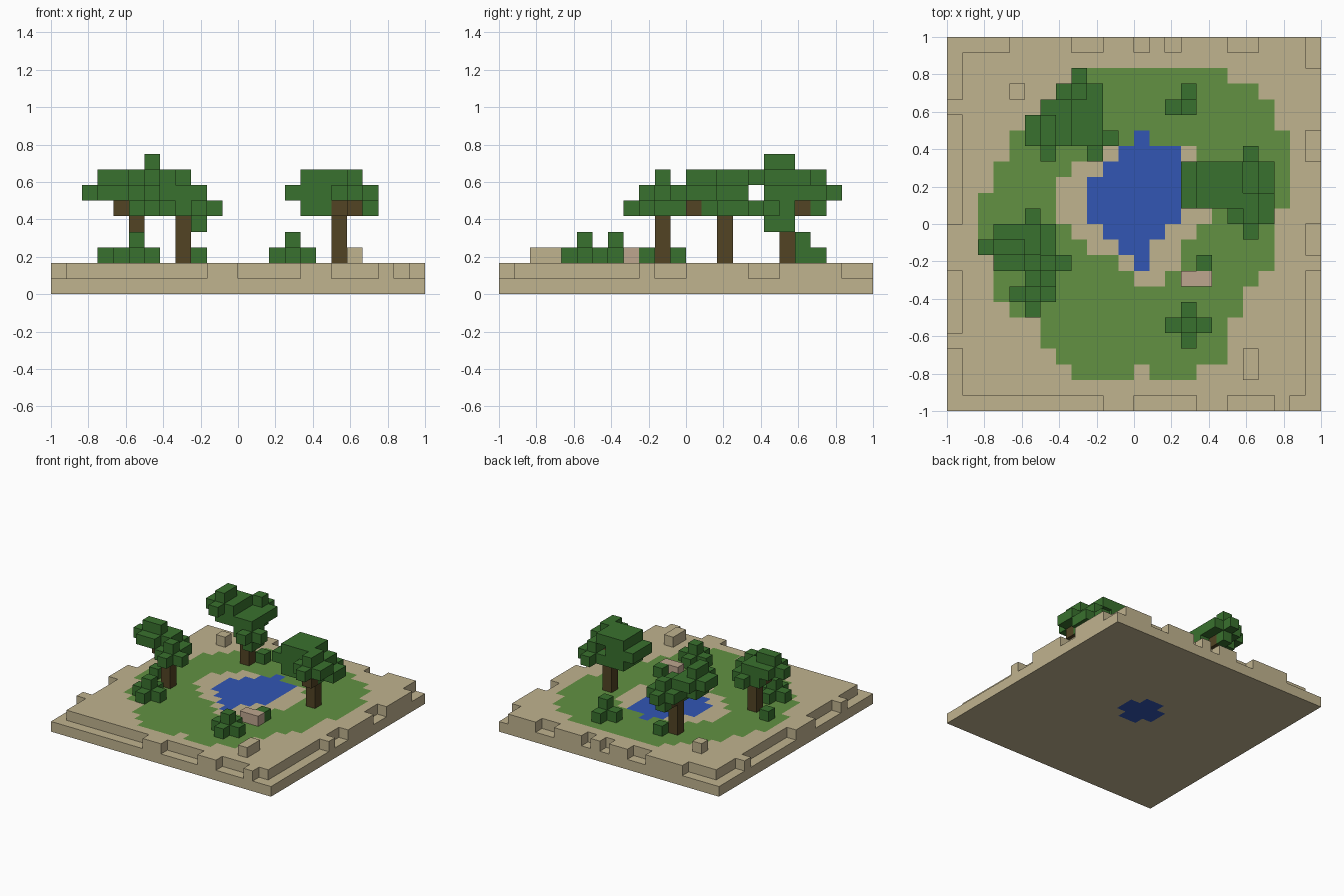
import bpy
import bmesh
from mathutils import Vector

N = 24                 # blocks along each side
S = 2 / N              # block size

cube = bpy.data.objects.get("Cube")
if cube:
    bpy.data.objects.remove(cube, do_unlink=True)


def material(name, r, g, b):
    """Flat material from 8-bit colour values."""
    def linear(c):
        c /= 255
        return c / 12.92 if c < 0.04 else ((c + 0.055) / 1.055) ** 2.4
    colour = (linear(r), linear(g), linear(b), 1)
    m = bpy.data.materials.new(name)
    m.use_nodes = True
    m.diffuse_color = colour
    m.node_tree.nodes["Principled BSDF"].inputs["Base Color"].default_value = colour
    return m


sand = material("sand", 192, 179, 143)
grass = material("grass", 98, 145, 66)
water = material("water", 50, 86, 180)
leaf = material("leaf", 57, 113, 46)
bark = material("bark", 82, 68, 36)
stone = material("stone", 190, 166, 143)

AXES = [Vector(a) for a in ((1, 0, 0), (0, 1, 0), (0, 0, 1))]


def blocks(name, cells):
    """Mesh the outer skin of a {cell: material} dictionary."""
    mats = list(dict.fromkeys(cells.values()))
    bm = bmesh.new()
    verts = {}

    def vert(p):
        key = tuple(round(c) for c in p)
        if key not in verts:
            verts[key] = bm.verts.new((key[0] * S - 1, key[1] * S - 1, key[2] * S))
        return verts[key]

    for cell, mat in cells.items():
        base = Vector(cell)
        for i, n in enumerate(AXES):
            u, v = AXES[(i + 1) % 3], AXES[(i + 2) % 3]
            for side in (0, 1):
                beyond = base + n * (2 * side - 1)
                if tuple(int(c) for c in beyond) in cells:
                    continue
                p = base + n * side
                ring = [p, p + u, p + u + v, p + v]
                if not side:
                    ring.reverse()
                face = bm.faces.new([vert(q) for q in ring])
                face.material_index = mats.index(mat)
    mesh = bpy.data.meshes.new(name)
    bm.to_mesh(mesh)
    bm.free()
    for m in mats:
        mesh.materials.append(m)
    obj = bpy.data.objects.new(name, mesh)
    bpy.context.collection.objects.link(obj)
    return obj


def box(xs, ys, zs):
    """Cells of a box; each argument is one index or an inclusive pair."""
    spans = [(s, s) if isinstance(s, int) else s for s in (xs, ys, zs)]
    rx, ry, rz = [range(a, b + 1) for a, b in spans]
    return {(x, y, z) for x in rx for y in ry for z in rz}


def lobe(xs, ys, z, under=False):
    """A rounded clump: a core box grown by one block on its sides and top."""
    core = box(xs, ys, z)
    grown = set(core)
    for x, y, k in core:
        grown |= {(x + 1, y, k), (x - 1, y, k), (x, y + 1, k),
                  (x, y - 1, k), (x, y, k + 1)}
        if under:
            grown.add((x, y, k - 1))
    return grown


# Ground: grass disc, beach ring and pond given as spans per row
grass_left = [8, 7, 6, 6, 4, 3, 3, 3, 2, 2, 2, 2, 3, 3, 4, 4, 5, 6, 7, 8]
grass_right = [15, 17, 17, 17, 18, 18, 19, 20, 20, 20, 20,
               21, 21, 21, 21, 21, 20, 20, 19, 17]
beach = {8: (12, 13), 9: (11, 14), 10: (9, 14), 11: (8, 15), 12: (7, 16),
         13: (7, 16), 14: (7, 16), 15: (8, 16), 16: (9, 15)}
pond = {9: (12, 12), 10: (11, 12), 11: (10, 13), 12: (9, 14), 13: (9, 14),
        14: (9, 14), 15: (10, 14), 16: (11, 14), 17: (12, 12)}

# Missing blocks along each side of the upper layer
front_gaps = [(0, 9), (12, 15), (18, 20), (22, 23)]
back_gaps = [(0, 3), (8, 9), (12, 12), (14, 14), (18, 19), (23, 23)]
left_gaps = [(0, 8), (10, 11), (16, 17), (22, 23)]
right_gaps = [(0, 3), (5, 8), (12, 18), (20, 23)]


def inside(value, span):
    return span is not None and span[0] <= value <= span[1]


def in_gap(value, gaps):
    return any(inside(value, g) for g in gaps)


def is_notch(x, y):
    last = N - 1
    return ((y == 0 and in_gap(x, front_gaps)) or (y == last and in_gap(x, back_gaps))
            or (x == last and in_gap(y, left_gaps)) or (x == 0 and in_gap(y, right_gaps)))


def surface(x, y):
    row = y - 2
    if inside(x, pond.get(y)):
        return water
    if inside(x, beach.get(y)) or (x, y) == (12, 2):
        return sand
    if 0 <= row < len(grass_left) and grass_left[row] <= x <= grass_right[row]:
        return grass
    return sand


terrain = {}
for x in range(N):
    for y in range(N):
        terrain[x, y, 0] = sand
        if not is_notch(x, y):
            terrain[x, y, 1] = surface(x, y)
# Deep middle of the pond reaches the underside
for cell in box((10, 13), (12, 13), 0) | box((11, 12), (11, 14), 0):
    terrain[cell] = water
blocks("terrain", terrain)


def tree(name, wood, leaves):
    """Trunk and branches with the canopy filling the cells around them."""
    blocks(name + "_trunk", dict.fromkeys(wood, bark))
    blocks(name + "_canopy", dict.fromkeys(leaves - wood, leaf))


# Right-hand tree
tree("right_tree",
     box(5, 10, (2, 4)) | box((4, 5), 10, 5),
     lobe((3, 4), 10, 6) | lobe(6, 9, 5) | lobe(5, 11, 5))

# Left-hand tree
tree("left_tree",
     box(18, 14, (2, 4)) | box(18, (13, 14), 5) | box(19, 12, 5),
     box((15, 17), (13, 15), 6) | box((16, 18), (13, 15), 7)
     | box((16, 17), (13, 15), 5) | lobe(19, (12, 13), 6) | lobe(19, (14, 15), 5))

# Back tree
tree("back_tree",
     box(8, 18, (2, 5)) | box(8, 19, 5) | box(7, 18, 6),
     lobe(9, 17, 5) | box(9, (17, 18), 4) | lobe(8, 20, 6, True)
     | lobe(6, (17, 18), 7, True) | box((7, 9), (17, 19), 6) | box(7, 19, 7))

# Bushes and tufts
bushes = {
    "right_bush": lobe(5, 7, 2),
    "front_bush": lobe(15, 5, 2),
    "back_bush": box((14, 15), 19, 2) | box(15, 20, 2) | box(15, 19, 3),
    "pond_tuft": box(16, 9, 2),
    "right_tuft": box(3, 11, 2),
    "back_tuft": box(9, 19, 2),
}
for name, cells in bushes.items():
    blocks(name, dict.fromkeys(cells, leaf))

# Rocks
blocks("front_rock", dict.fromkeys(box(19, (2, 3), 2), sand))
blocks("back_rock", dict.fromkeys(box(4, 20, 2), sand))
blocks("pond_rock", dict.fromkeys(box((15, 16), 8, 2), stone))
